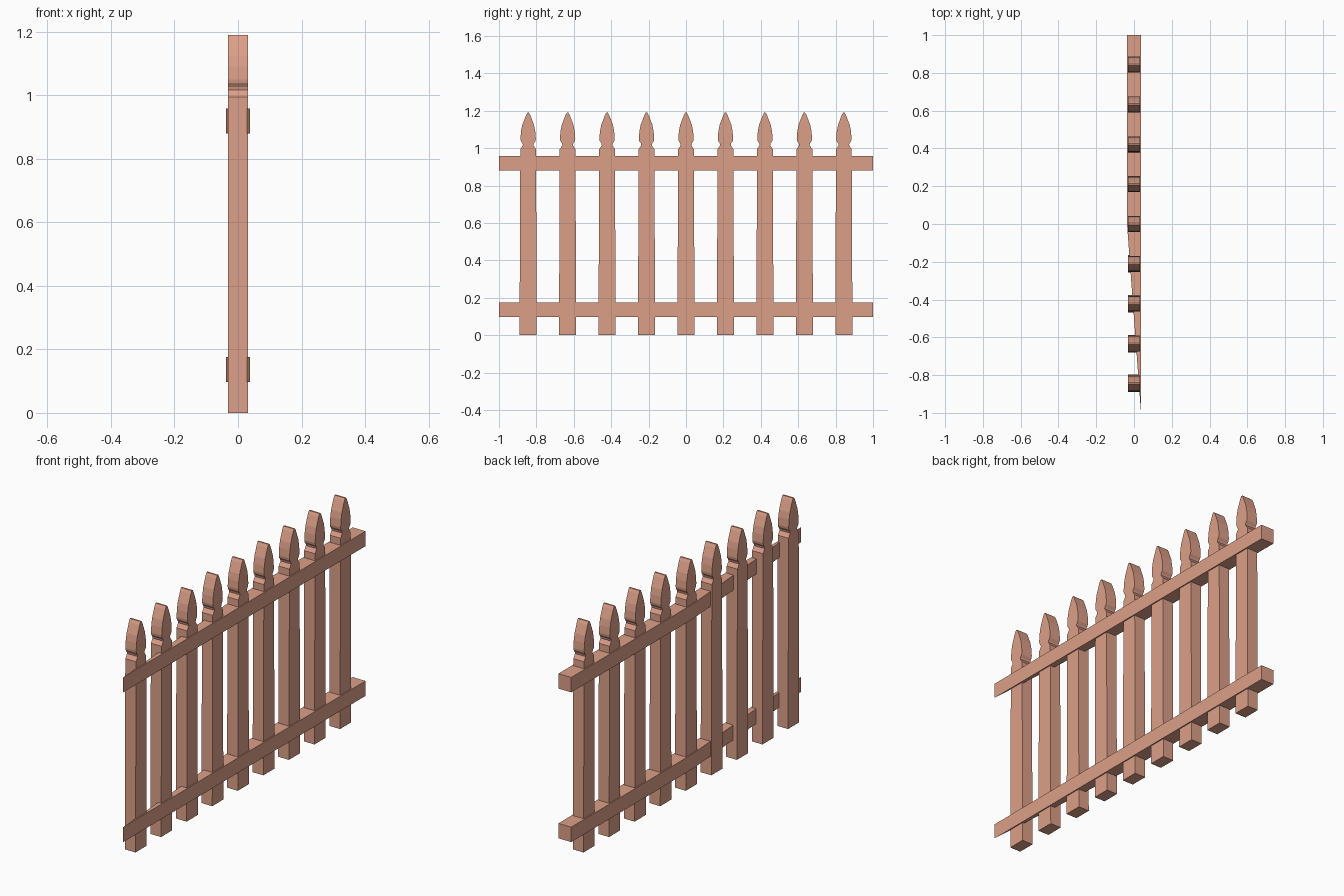
import bpy, bmesh

if "Cube" in bpy.data.objects:
    bpy.data.objects.remove(bpy.data.objects["Cube"])

wood = bpy.data.materials.new("wood")
wood.diffuse_color = (0.72, 0.35, 0.25, 1)
wood.use_nodes = True
wood.node_tree.nodes["Principled BSDF"].inputs["Base Color"].default_value = wood.diffuse_color


def prism(name, outline, offset):
    """Extrude a closed planar outline along an offset into a solid."""
    bm = bmesh.new()
    face = bm.faces.new([bm.verts.new(p) for p in outline])
    new = bmesh.ops.extrude_face_region(bm, geom=[face])["geom"]
    verts = [g for g in new if isinstance(g, bmesh.types.BMVert)]
    bmesh.ops.translate(bm, verts=verts, vec=offset)
    bmesh.ops.recalc_face_normals(bm, faces=bm.faces)
    mesh = bpy.data.meshes.new(name)
    bm.to_mesh(mesh)
    bm.free()
    mesh.materials.append(wood)
    obj = bpy.data.objects.new(name, mesh)
    bpy.context.collection.objects.link(obj)


# Picket silhouette: (half width, height), straight post, notch and pointed head
half = [(0.046, 0), (0.042, 0.995), (0.036, 1.003), (0.028, 1.016), (0.03, 1.025),
        (0.039, 1.038), (0.041, 1.05), (0.038, 1.09), (0.031, 1.125),
        (0.012, 1.175), (0.004, 1.19)]

# Nine pickets, evenly spaced
for i in range(9):
    y = (i - 4) * 0.211
    outline = [(-0.031, y + w, z) for w, z in half]
    outline += [(-0.031, y - w, z) for w, z in reversed(half)]
    prism(f"picket_{i + 1}", outline, (0.062, 0, 0))

# Two rails: full depth at the back half, tapering to an edge at the front end
for name, z in (("lower_rail", 0.098), ("upper_rail", 0.88)):
    plan = [(-0.037, 1), (0.037, 1), (0.037, -1), (-0.037, 0)]
    prism(name, [(x, y, z) for x, y in plan], (0, 0, 0.078))
